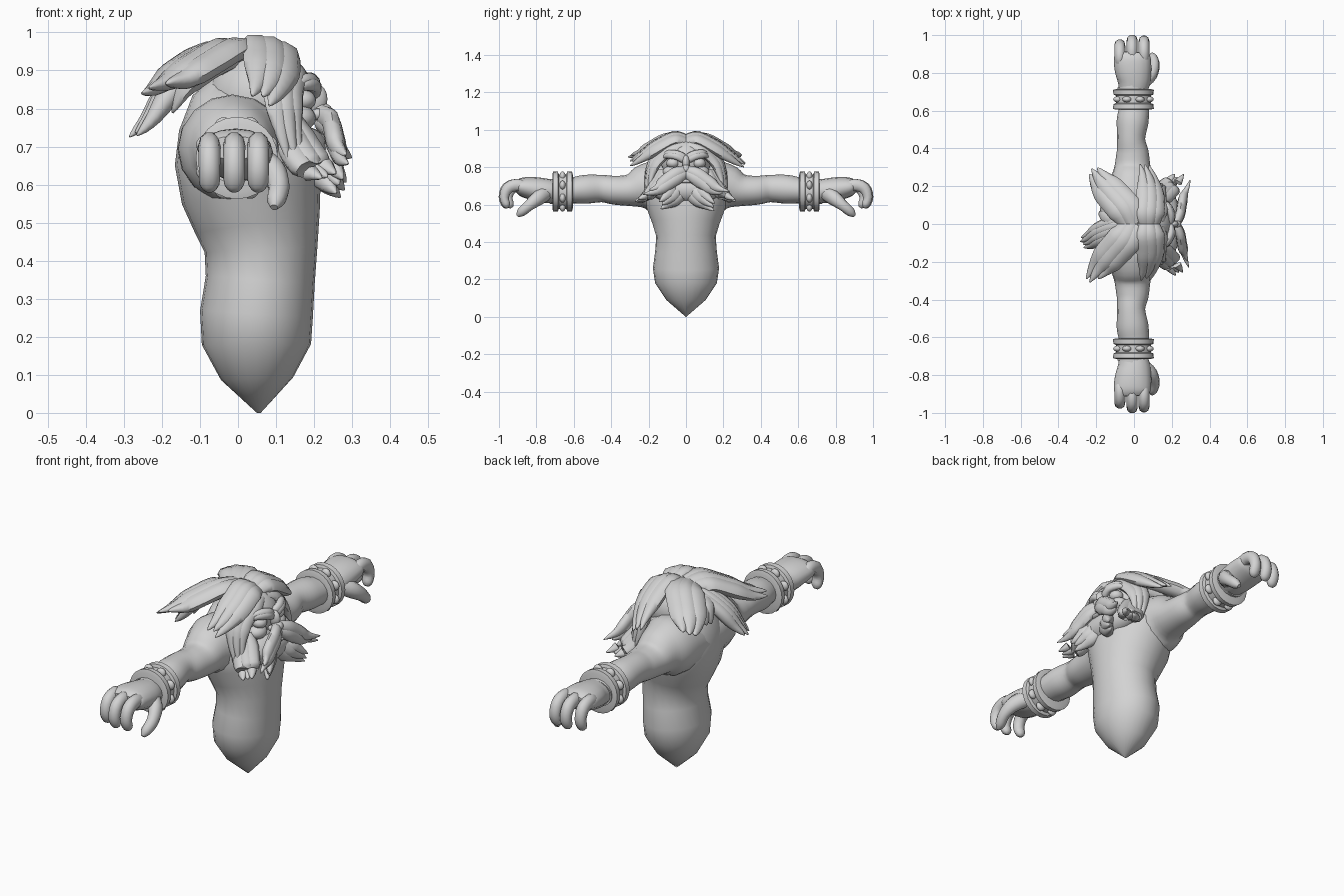
import bpy
import bmesh
import math
import random
from mathutils import Vector

random.seed(4)
if "Cube" in bpy.data.objects:
    bpy.data.objects.remove(bpy.data.objects["Cube"], do_unlink=True)

clay = bpy.data.materials.new("clay_grey")
clay.use_nodes = True
clay.diffuse_color = (0.65, 0.65, 0.65, 1)
clay.node_tree.nodes["Principled BSDF"].inputs["Base Color"].default_value = clay.diffuse_color

HEAD_CENTRE = Vector((0.03, 0, 0.78))
X, Z = Vector((1, 0, 0)), Vector((0, 0, 1))


def finish(name, bm, angle=50):
    """Turn a bmesh into a smooth shaded object."""
    bmesh.ops.recalc_face_normals(bm, faces=bm.faces)
    mesh = bpy.data.meshes.new(name)
    bm.to_mesh(mesh)
    bm.free()
    mesh.materials.append(clay)
    obj = bpy.data.objects.new(name, mesh)
    bpy.context.collection.objects.link(obj)
    bpy.ops.object.select_all(action="DESELECT")
    obj.select_set(True)
    bpy.context.view_layer.objects.active = obj
    bpy.ops.object.shade_smooth_by_angle(angle=math.radians(angle))
    return obj


def spline(rows, steps=4):
    """Catmull-Rom interpolation of rows of any length."""
    out = []
    last = len(rows) - 1
    for i in range(last):
        a, b, c, d = rows[max(i - 1, 0)], rows[i], rows[i + 1], rows[min(i + 2, last)]
        for k in range(steps):
            t = k / steps
            out.append([q + t / 2 * (r - p + t * (2 * p - 5 * q + 4 * r - s + t * (3 * (q - r) + s - p)))
                        for p, q, r, s in zip(a, b, c, d)])
    out.append(list(rows[-1]))
    return out


def frames(centres, up):
    """Side and normal direction at every point; no up means away from the head."""
    result = []
    for i, p in enumerate(centres):
        tangent = centres[min(i + 1, len(centres) - 1)] - centres[max(i - 1, 0)]
        side = tangent.cross(up if up else p - HEAD_CENTRE).normalized()
        result.append((side, side.cross(tangent).normalized()))
    return result


def skin(bm, centres, axes, sizes, sides):
    """Loft elliptical rings into a closed body."""
    rings = []
    for p, (side, normal), (w, t) in zip(centres, axes, sizes):
        ring = []
        for k in range(sides):
            a = math.tau * k / sides
            ring.append(bm.verts.new(p + side * w * math.cos(a) + normal * t * math.sin(a)))
        rings.append(ring)
    for low, high in zip(rings, rings[1:]):
        for k in range(sides):
            n = (k + 1) % sides
            bm.faces.new((low[k], low[n], high[n], high[k]))
    bm.faces.new(rings[0])
    bm.faces.new(rings[-1])


def loft(name, rows, up, sides=16, steps=4):
    """Rows are x, y, z, half width, half thickness."""
    rows = spline(rows, steps)
    centres = [Vector(r[:3]) for r in rows]
    bm = bmesh.new()
    skin(bm, centres, frames(centres, up), [(max(r[3], .001), max(r[4], .001)) for r in rows], sides)
    return finish(name, bm)


def lock(name, points, width, thick, strands=3, root=0.75):
    """A broad hair lock of overlapping strands with ragged, pointed tips."""
    bm = bmesh.new()
    path = [Vector(p) for p in spline(points)]
    axes = frames(path, None)
    last = len(path) - 1
    for s in range(strands):
        k = s - (strands - 1) / 2
        reach = random.uniform(-0.03, 0.02)
        centres, sizes = [], []
        for i, (p, (side, normal)) in enumerate(zip(path, axes)):
            f = i / last
            body = width * min(1, root + f) * (1 - 0.2 * f * f)
            taper = min(1, max(0.04, (1 - f) / 0.4)) ** 0.8
            tip = (path[-1] - path[-2]).normalized() * reach * f ** 3
            centres.append(p + tip + side * body * k * 1.2 / strands
                           + normal * thick * (0.05 - 0.15 * abs(k)))
            sizes.append((body * 1.9 / strands * taper, thick * taper))
        skin(bm, centres, axes, sizes, 8)
    return finish(name, bm, 60)


def ball(name, centre, radii):
    bm = bmesh.new()
    bmesh.ops.create_uvsphere(bm, u_segments=20, v_segments=12, radius=1)
    for v in bm.verts:
        v.co = Vector(c + r * q for c, r, q in zip(centre, radii, v.co))
    return finish(name, bm)


# Torso tapering to a point: height, back, front, half width
profile = [(0, .05, .06, 0), (.09, -.045, .145, .105), (.18, -.095, .192, .165), (.26, -.1, .197, .177),
           (.35, -.085, .202, .165), (.43, -.088, .209, .159), (.5, -.115, .217, .18),
           (.58, -.15, .22, .21), (.67, -.167, .21, .235), (.75, -.155, .19, .21),
           (.82, -.12, .15, .13), (.86, -.06, .12, .05)]
loft("torso", [((b + f) / 2, 0, z, w, (f - b) / 2) for z, b, f, w in profile], X, 24, 1)

# Head and central face
ball("head", (.06, 0, .83), (.14, .135, .13))
ball("nose_bridge", (.205, 0, .825), (.03, .02, .04))
ball("nose_tip", (.222, 0, .79), (.028, .026, .024))
ball("lower_lip", (.222, 0, .725), (.025, .05, .012))
ball("beard_mass", (.165, 0, .68), (.08, .2, .075))

# Single swept tail at the back of the hair
lock("back_tail", [(0, 0, .94), (-.1, -.02, .91), (-.18, -.05, .85), (-.24, -.085, .77), (-.29, -.105, .72)],
     .075, .03, 4)

for label, m in (("left", 1), ("right", -1)):
    def mir(points):
        return [(p[0], p[1] * m, *p[2:]) for p in points]

    # Arm with shoulder, elbow and forearm swell
    loft(label + "_arm", mir([
        (0, .05, .69, .16, .13), (-.015, .16, .695, .142, .142), (-.012, .23, .693, .114, .12),
        (-.008, .3, .677, .096, .086), (-.008, .38, .677, .085, .077), (-.015, .45, .686, .074, .073),
        (-.008, .54, .682, .084, .077), (0, .62, .675, .08, .068), (-.01, .73, .67, .078, .066)]), Z)

    # Bracelet: core band, two rims and raised links
    band = [(y, r) for y, r in ((.605, .09), (.61, .108), (.635, .106), (.64, .092),
                                (.68, .092), (.685, .106), (.71, .108), (.715, .09))]
    loft(label + "_bracelet", [(-.003, y * m, .67, r, r) for y, r in band], Z, 24, 1)
    for k in range(8):
        a = math.tau * (k + .5) / 8
        ball(label + "_bracelet_link", (-.003 + .09 * math.cos(a), .66 * m, .67 + .09 * math.sin(a)),
             (.024, .016, .024))

    # Hand, curled fingers and thumb
    loft(label + "_hand", mir([
        (-.005, .7, .67, .074, .06), (0, .76, .675, .088, .066), (-.005, .82, .686, .097, .062),
        (-.01, .88, .695, .097, .05), (-.01, .91, .697, .08, .03)]), Z)
    for x, tip in ((-.075, -.02), (-.01, .005), (.053, 0)):
        loft(label + "_finger", mir([
            (x, .84, .685, .026, .03), (x, .9 + tip, .705, .029, .034), (x, .952 + tip, .688, .029, .032),
            (x, .972 + tip, .64, .028, .026), (x, .96 + tip, .6, .026, .022), (x, .95 + tip, .585, .012, .01)]),
            Z + Vector((0, m, 0)), 10, 3)
    loft(label + "_thumb", mir([
        (.05, .75, .66, .035, .04), (.09, .79, .635, .034, .04), (.108, .84, .595, .028, .03),
        (.1, .88, .56, .025, .025), (.095, .9, .54, .01, .01)]), Z, 10, 3)

    # Eyes, cheeks and brows
    ball(label + "_eye", (.17, .07 * m, .822), (.035, .035, .028))
    ball(label + "_cheek", (.16, .075 * m, .775), (.045, .05, .035))
    ball(label + "_nostril", (.21, .027 * m, .785), (.02, .016, .015))
    lock(label + "_brow", mir([(.195, .01, .845), (.2, .05, .865), (.175, .1, .868), (.14, .14, .845)]),
         .022, .018, 2, .9)

    # Hair swept away from the centre parting
    lock(label + "_front_hair", mir([
        (.08, .0, .94), (.085, .06, .957), (.09, .14, .92), (.08, .23, .865), (.06, .305, .82)]), .08, .032)
    lock(label + "_rear_hair", mir([
        (-.01, .0, .94), (-.05, .08, .95), (-.12, .16, .91), (-.18, .23, .87), (-.225, .295, .855)]),
        .09, .034)
    lock(label + "_nape_hair", mir([
        (-.02, .02, .935), (-.09, .06, .905), (-.15, .08, .86), (-.185, .085, .79)]), .08, .028)
    lock(label + "_temple_hair", mir([
        (.12, .02, .925), (.13, .09, .905), (.12, .16, .84), (.13, .195, .76), (.15, .21, .67)]), .06, .024)

    # Beard and moustache
    lock(label + "_side_beard", mir([
        (.12, .13, .77), (.16, .17, .7), (.2, .21, .645), (.24, .265, .62)]), .065, .03)
    lock(label + "_chin_beard", mir([
        (.18, .03, .72), (.215, .05, .67), (.24, .09, .63), (.275, .145, .59)]), .065, .03)
    lock(label + "_moustache", mir([
        (.222, .005, .775), (.245, .05, .755), (.256, .11, .715), (.268, .16, .68), (.29, .22, .665)]),
        .038, .025, 2)
